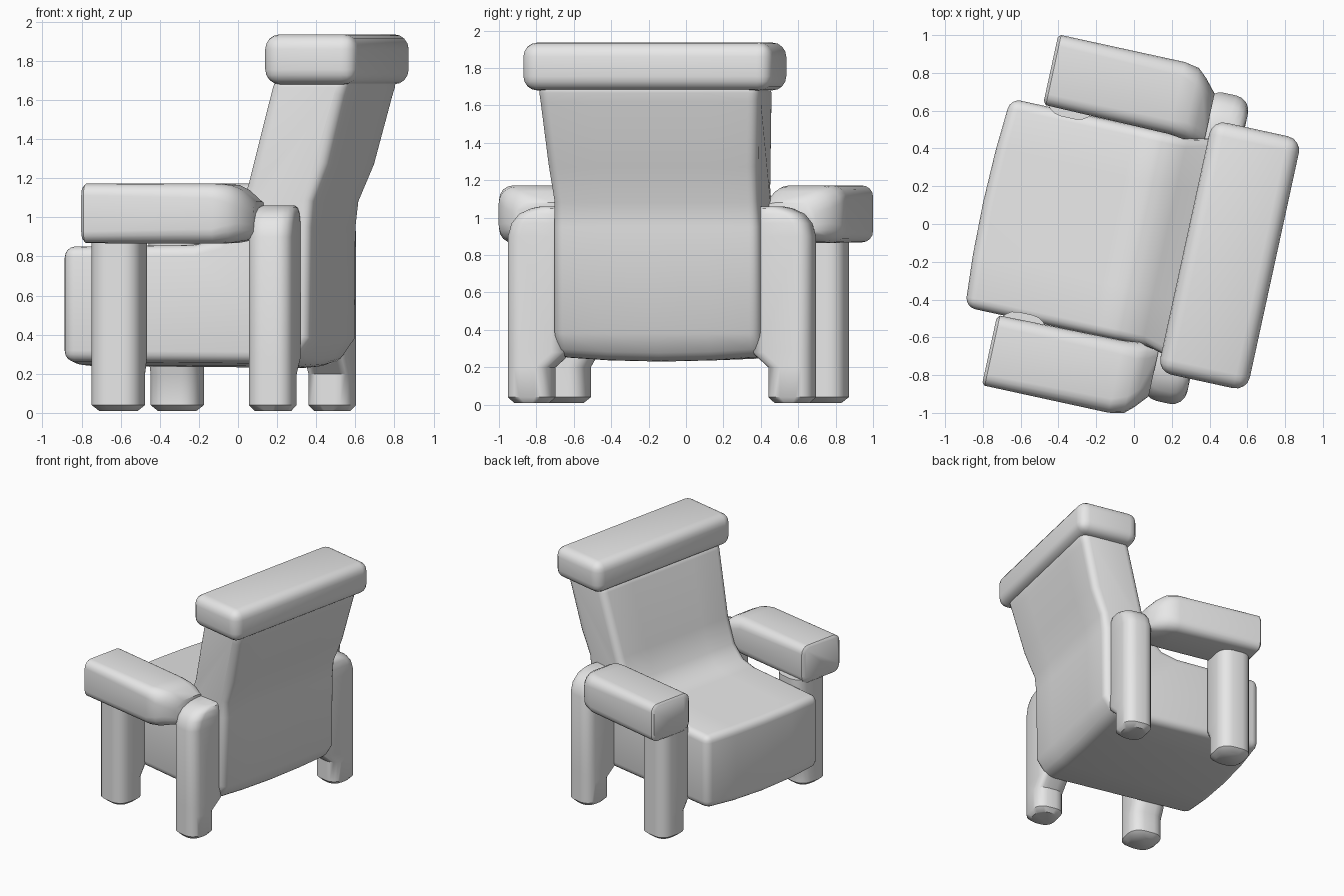
import bpy, bmesh, math
from mathutils import Matrix, Vector

cube = bpy.data.objects.get("Cube")
if cube:
    bpy.data.objects.remove(cube)

# One grey upholstery colour
GREY = (0.8, 0.8, 0.8, 1)
mat = bpy.data.materials.new("grey_upholstery")
mat.use_nodes = True
mat.diffuse_color = GREY
mat.node_tree.nodes["Principled BSDF"].inputs["Base Color"].default_value = GREY

# The chair is built facing -x, then turned slightly
TURN = Matrix.Rotation(math.radians(-12.3), 4, 'Z')
PLACE = TURN @ Matrix.Translation((0, -0.055, 0))


def finish(name, bm, bevel=0, segments=4):
    bmesh.ops.recalc_face_normals(bm, faces=bm.faces)
    mesh = bpy.data.meshes.new(name)
    bm.to_mesh(mesh)
    bm.free()
    mesh.materials.append(mat)
    obj = bpy.data.objects.new(name, mesh)
    bpy.context.collection.objects.link(obj)
    obj.matrix_world = PLACE
    bpy.ops.object.select_all(action='DESELECT')
    obj.select_set(True)
    bpy.context.view_layer.objects.active = obj
    if bevel:
        mod = obj.modifiers.new("soft_edges", 'BEVEL')
        mod.width = bevel
        mod.segments = segments
        mod.limit_method = 'ANGLE'
        mod.angle_limit = math.radians(40)
        bpy.ops.object.modifier_apply(modifier=mod.name)
    bpy.ops.object.shade_smooth_by_angle(angle=math.radians(42))
    return obj


def skin(bm, rings):
    """Join rings of equal length and cap both ends."""
    rows = [[bm.verts.new(p) for p in ring] for ring in rings]
    n = len(rows[0])
    for a, b in zip(rows, rows[1:]):
        for i in range(n):
            j = (i + 1) % n
            bm.faces.new((a[i], a[j], b[j], b[i]))
    bm.faces.new(rows[0])
    bm.faces.new(rows[-1])


def rounded_rect(a0, a1, b0, b1, r, steps=4):
    pts = []
    corners = ((a1 - r, b1 - r), (a0 + r, b1 - r), (a0 + r, b0 + r), (a1 - r, b0 + r))
    for k, (ca, cb) in enumerate(corners):
        for i in range(steps + 1):
            t = math.pi / 2 * (k + i / steps)
            pts.append((ca + r * math.cos(t), cb + r * math.sin(t)))
    return pts


def loft_up(name, side, sections):
    """Sections: z, x0, x1, inner, outer, radius."""
    bm = bmesh.new()
    skin(bm, [[(x, side * y, z) for x, y in rounded_rect(*rest)]
              for z, *rest in sections])
    return finish(name, bm)


def loft_back(name, side, sections):
    """Sections: x, inner, outer, low, high, radius."""
    bm = bmesh.new()
    skin(bm, [[(x, side * y, z) for y, z in rounded_rect(*rest)]
              for x, *rest in sections])
    return finish(name, bm)


# Seat and reclined back as one upholstered shell
profile = [(-0.78, 0.265), (-0.78, 0.85), (-0.1, 0.86), (0.02, 0.89), (0.11, 0.98),
           (0.18, 1.17), (0.33, 1.72), (0.73, 1.72), (0.70, 1.62), (0.61, 1.27),
           (0.53, 1.08), (0.515, 0.95), (0.51, 0.38), (0.42, 0.255)]
shell = bmesh.new()
rings = []
for t in (-1, -0.5, 0, 0.5, 1):
    bulge = 0.025 * (1 - t * t)
    rings.append([(x - (bulge if x < -0.7 else 0),
                   t * (0.565 + 0.075 * max(0, z - 1.15)),
                   z - (bulge if z < 0.3 else 0)) for x, z in profile])
skin(shell, rings)
finish("seat_and_back", shell, 0.055)

# Headrest roll
head = bmesh.new()
bmesh.ops.create_cube(head, size=1, matrix=Matrix.Translation((0.53, 0, 1.808))
                      @ Matrix.Diagonal((0.485, 1.365, 0.255, 1)))
finish("headrest", head, 0.075)

for side, label in ((1, "left"), (-1, "right")):
    # Armrest with a flat front that narrows into the rear post
    loft_back(label + "_arm", side, [
        (-0.605, 0.59, 0.935, 0.885, 1.155, 0.05),
        (-0.59, 0.57, 0.95, 0.868, 1.172, 0.06),
        (0.08, 0.56, 0.95, 0.865, 1.172, 0.075),
        (0.16, 0.55, 0.935, 0.87, 1.165, 0.09),
        (0.21, 0.54, 0.89, 0.88, 1.14, 0.09),
        (0.27, 0.53, 0.82, 0.89, 1.08, 0.07)])
    # Front leg under the arm
    loft_up(label + "_front_leg", side, [
        (0.01, -0.555, -0.365, 0.61, 0.80, 0.07),
        (0.04, -0.59, -0.33, 0.575, 0.837, 0.09),
        (0.20, -0.59, -0.33, 0.575, 0.837, 0.09),
        (0.28, -0.59, -0.33, 0.53, 0.837, 0.09),
        (0.90, -0.59, -0.33, 0.53, 0.837, 0.09)])
    # Rear leg rising to a rounded shoulder against the back
    loft_up(label + "_rear_leg", side, [
        (0.01, 0.26, 0.44, 0.62, 0.805, 0.07),
        (0.04, 0.235, 0.465, 0.59, 0.835, 0.08),
        (0.20, 0.235, 0.465, 0.59, 0.835, 0.08),
        (0.28, 0.235, 0.465, 0.50, 0.835, 0.08),
        (0.90, 0.235, 0.465, 0.50, 0.835, 0.08),
        (0.97, 0.235, 0.465, 0.50, 0.815, 0.08),
        (1.02, 0.24, 0.46, 0.50, 0.775, 0.08),
        (1.05, 0.25, 0.45, 0.50, 0.71, 0.08),
        (1.06, 0.27, 0.43, 0.50, 0.66, 0.07)])
